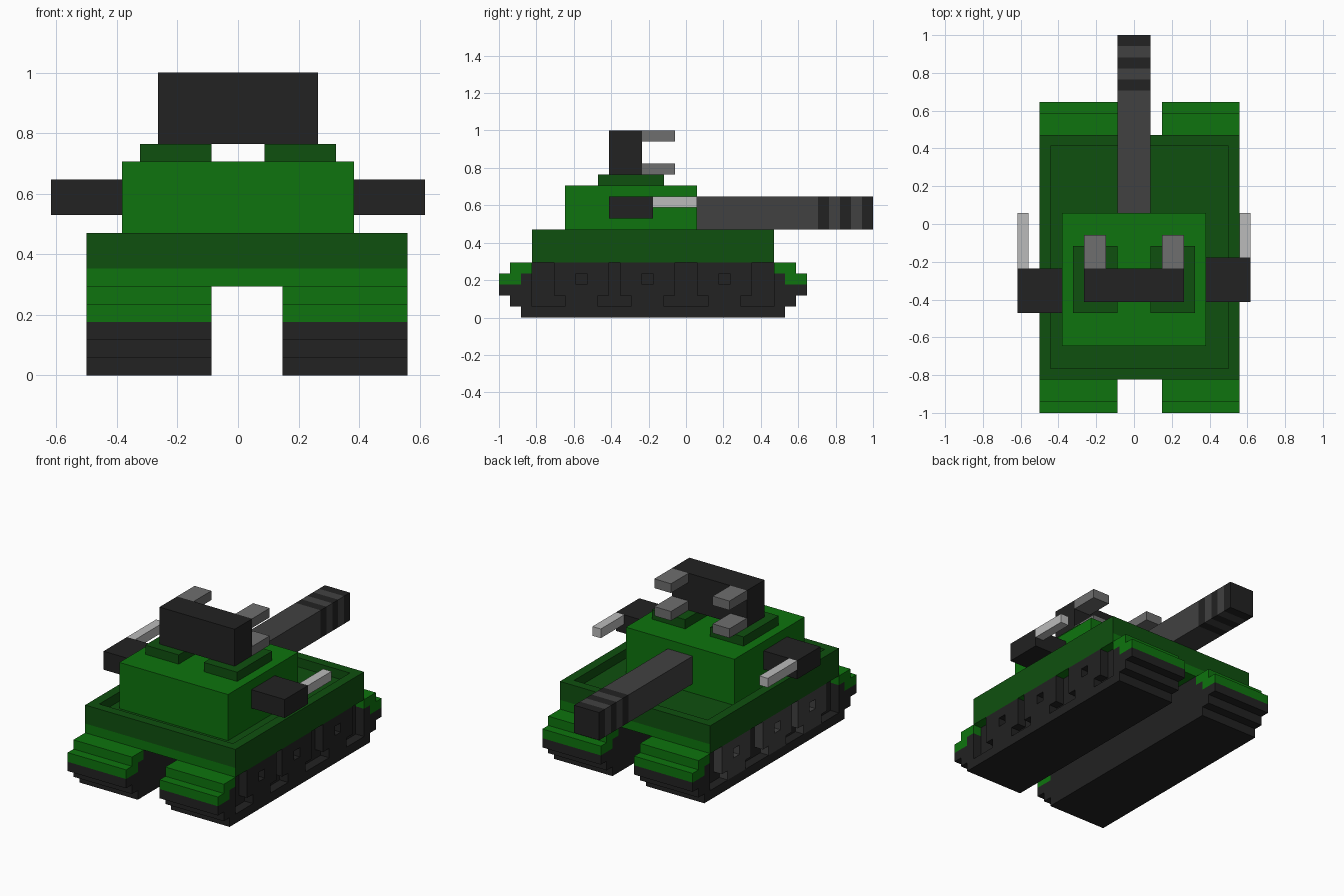
import bpy, bmesh
from mathutils import Vector

cube = bpy.data.objects.get("Cube")
if cube:
    bpy.data.objects.remove(cube, do_unlink=True)

U = 1 / 17  # one block of the grid


def material(name, srgb):
    lin = [((c / 255 + 0.055) / 1.055) ** 2.4 for c in srgb]
    m = bpy.data.materials.new(name)
    m.use_nodes = True
    m.diffuse_color = (*lin, 1)
    m.node_tree.nodes["Principled BSDF"].inputs["Base Color"].default_value = (*lin, 1)
    return m


GREEN = material("bright green", (14, 116, 14))
DARK = material("dark green", (15, 80, 15))
BLACK = material("black", (34, 34, 34))
STEEL = material("dark grey", (65, 65, 65))
GREY = material("mid grey", (110, 110, 110))
LIGHT = material("light grey", (187, 187, 187))


def add_box(bm, x, y, z):
    """Box from block ranges; returns its vertices."""
    lo = Vector(((x[0] - 10.5) * U, y[0] * U - 1, z[0] * U))
    hi = Vector(((x[1] - 10.5) * U, y[1] * U - 1, z[1] * U))
    verts = bmesh.ops.create_cube(bm, size=1)["verts"]
    for v in verts:
        v.co = Vector([(a + b) / 2 + c * (b - a) for a, b, c in zip(lo, hi, v.co)])
    return verts


def finish(name, bm, *mats):
    me = bpy.data.meshes.new(name)
    bm.normal_update()
    bm.to_mesh(me)
    bm.free()
    for m in mats:
        me.materials.append(m)
    ob = bpy.data.objects.new(name, me)
    bpy.context.collection.objects.link(ob)
    return ob


def part(name, mat, *boxes):
    bm = bmesh.new()
    for b in boxes:
        add_box(bm, *b)
    return finish(name, bm, mat)


# Tracks: stepped core, recessed wheel bay on the outer face, wheels and fenders
WHEELS = ((5, 10, 7), (11, 16, 13), (18, 23, 20))  # start, end, hub hole
for side, full, core, outer, wheel_mat in (
        ("left", (13, 20), (13, 19), (19, 20), BLACK),
        ("right", (2, 9), (3, 9), (2, 3), STEEL)):
    part(side + "_track", BLACK,
         (full, (2, 26), (0, 1)),
         (core, (1, 27), (1, 2)),
         (core, (0, 28), (2, 3)),
         (core, (2, 26), (3, 4)),
         (core, (3, 25), (4, 5)),
         # frame around the wheel bay
         (outer, (1, 3), (1, 2)), (outer, (25, 27), (1, 2)),
         (outer, (0, 3), (2, 3)), (outer, (25, 28), (2, 3)),
         (outer, (2, 3), (3, 4)), (outer, (25, 26), (3, 4)))
    for n, (a, b, hub) in enumerate(WHEELS, 1):
        part(f"{side}_wheel_{n}", wheel_mat,
             (outer, (a + 1, b - 1), (1, 2)),
             (outer, (a, b), (2, 3)),
             (outer, (a, hub), (3, 4)),
             (outer, (hub + 1, b), (3, 4)),
             (outer, (a, b), (4, 5)))
    part(side + "_front_fender", GREEN, (full, (0, 2), (3, 4)), (full, (1, 3), (4, 5)))
    part(side + "_back_fender", GREEN, (full, (26, 28), (3, 4)), (full, (25, 27), (4, 5)))

# Hull base: green ends, dark flanks
bm = bmesh.new()
add_box(bm, (2, 20), (3, 25), (5, 6))
bm.normal_update()
for f in bm.faces:
    f.material_index = 1 if abs(f.normal.x) > 0.5 else 0
finish("hull_base", bm, GREEN, DARK)

# Hull tub: raised rim around a sunken deck
bm = bmesh.new()
add_box(bm, (2, 20), (3, 25), (6, 8))
bm.normal_update()
deck = max(bm.faces, key=lambda f: f.calc_center_median().z)
bmesh.ops.inset_region(bm, faces=[deck], thickness=U, use_even_offset=True)
inner = bmesh.ops.extrude_face_region(bm, geom=[deck])["geom"]
bmesh.ops.translate(bm, vec=(0, 0, -U),
                    verts=[g for g in inner if isinstance(g, bmesh.types.BMVert)])
if deck.is_valid:
    bmesh.ops.delete(bm, geom=[deck], context="FACES_ONLY")
bmesh.ops.recalc_face_normals(bm, faces=bm.faces)
finish("hull_tub", bm, DARK)

# Turret and launcher pedestals
part("turret", GREEN, ((4, 17), (6, 18), (7, 12)))
part("launcher_pedestals", DARK,
     ((5, 9), (9, 15), (12, 13)), ((12, 16), (9, 15), (12, 13)))

# Launcher box with four tubes
part("launcher_box", BLACK, ((6, 15), (10, 13), (13, 17)))
part("launcher_tubes", GREY,
     *[((x, x + 2), (13, 16), (z, z + 1)) for x in (6, 13) for z in (13, 16)])

# Main gun with alternating black bands toward the muzzle
part("gun_barrel", STEEL, *[((9, 12), y, (8, 11)) for y in ((18, 29), (30, 31), (32, 33))])
part("barrel_bands", BLACK, *[((9, 12), (y, y + 1), (8, 11)) for y in (29, 31, 33)])

# Side gun pods
part("left_gun_pod", BLACK, ((17, 21), (10, 14), (9, 11)))
part("left_side_gun", LIGHT, ((20, 21), (14, 18), (10, 11)))
part("right_gun_pod", BLACK, ((0, 4), (9, 13), (9, 11)))
part("right_side_gun", LIGHT, ((0, 1), (13, 18), (10, 11)))
